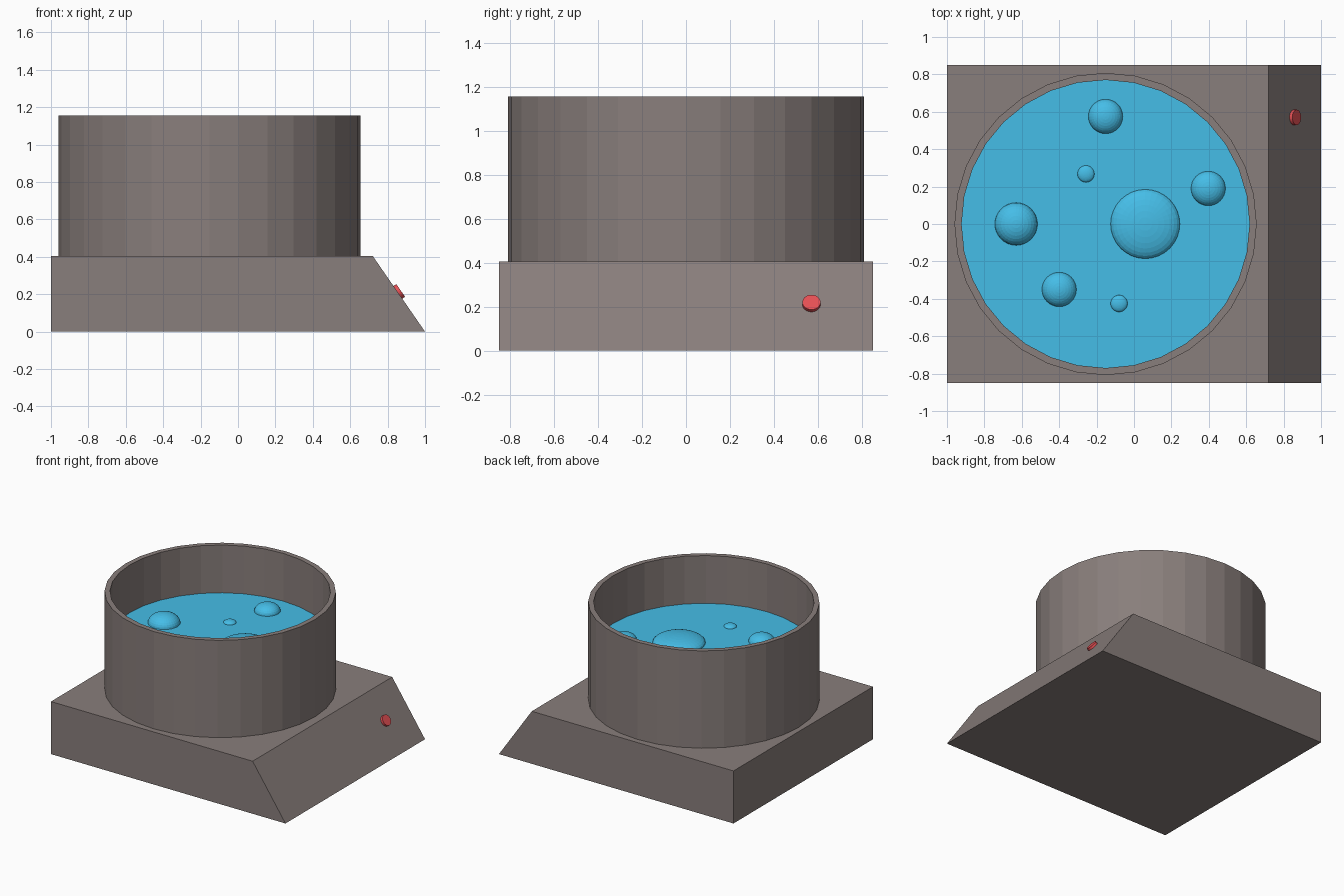
import bpy, bmesh, math
from mathutils import Vector, Matrix

if "Cube" in bpy.data.objects:
    bpy.data.objects.remove(bpy.data.objects["Cube"])


def material(name, rgb):
    m = bpy.data.materials.new(name)
    m.diffuse_color = (*rgb, 1)
    m.use_nodes = True
    m.node_tree.nodes["Principled BSDF"].inputs["Base Color"].default_value = m.diffuse_color
    return m


BODY = material("warm_grey", (0.25, 0.21, 0.20))
WATER = material("water_blue", (0.06, 0.51, 0.80))
RED = material("button_red", (0.78, 0.08, 0.09))


def finish(name, bm, mat):
    bmesh.ops.recalc_face_normals(bm, faces=bm.faces)
    mesh = bpy.data.meshes.new(name)
    bm.to_mesh(mesh)
    bm.free()
    mesh.materials.append(mat)
    obj = bpy.data.objects.new(name, mesh)
    bpy.context.collection.objects.link(obj)
    return obj


CX, TOP, RIM, LEVEL, SEG = -0.152, 0.405, 1.155, 0.787, 32
R_OUT, R_IN = 0.808, 0.77

# Base block with a sloped control face on the right
bm = bmesh.new()
profile = [(-1, 0), (1, 0), (0.72, TOP), (-1, TOP)]
face = bm.faces.new([bm.verts.new((x, -0.85, z)) for x, z in profile])
ext = bmesh.ops.extrude_face_region(bm, geom=[face])["geom"]
bmesh.ops.translate(bm, vec=(0, 1.7, 0),
                    verts=[v for v in ext if isinstance(v, bmesh.types.BMVert)])
finish("base", bm, BODY)

# Round tank wall: rectangular section swept into a tube
bm = bmesh.new()
section = [(R_OUT, TOP), (R_OUT, RIM), (R_IN, RIM), (R_IN, TOP)]
rings = []
for i in range(SEG):
    a = 2 * math.pi * i / SEG
    rings.append([bm.verts.new((CX + r * math.cos(a), r * math.sin(a), z))
                  for r, z in section])
for i in range(SEG):
    p, q = rings[i], rings[(i + 1) % SEG]
    for j in range(4):
        k = (j + 1) % 4
        bm.faces.new((p[j], q[j], q[k], p[k]))
finish("tank_wall", bm, BODY)

# Water surface
bm = bmesh.new()
bmesh.ops.create_circle(bm, cap_ends=True, segments=SEG, radius=R_IN,
                        matrix=Matrix.Translation((CX, 0, LEVEL)))
water = finish("water", bm, WATER)
if water.data.polygons[0].normal.z < 0:
    water.data.flip_normals()

# Flattened bubbles half sunk in the water: x, y, radius, height
bubbles = [(0.06, 0, 0.185, 0.057), (-0.63, 0, 0.114, 0.075),
           (-0.152, 0.575, 0.092, 0.059), (0.397, 0.19, 0.092, 0.057),
           (-0.40, -0.35, 0.092, 0.059), (-0.257, 0.268, 0.045, 0.02),
           (-0.08, -0.425, 0.045, 0.02)]
for n, (x, y, r, h) in enumerate(bubbles, 1):
    bm = bmesh.new()
    bmesh.ops.create_uvsphere(
        bm, u_segments=32, v_segments=16, radius=1,
        matrix=Matrix.Translation((x, y, LEVEL)) @ Matrix.Diagonal((r, r, h, 1)))
    finish(f"bubble_{n}", bm, WATER)

# Red push button standing on the slope
normal = Vector((TOP, 0, 0.28)).normalized()
bm = bmesh.new()
bmesh.ops.create_cone(
    bm, cap_ends=True, segments=32, radius1=0.041, radius2=0.041, depth=0.036,
    matrix=Matrix.Translation((0.855, 0.57, 0.21))
    @ normal.to_track_quat('Z', 'Y').to_matrix().to_4x4())
finish("button", bm, RED)
